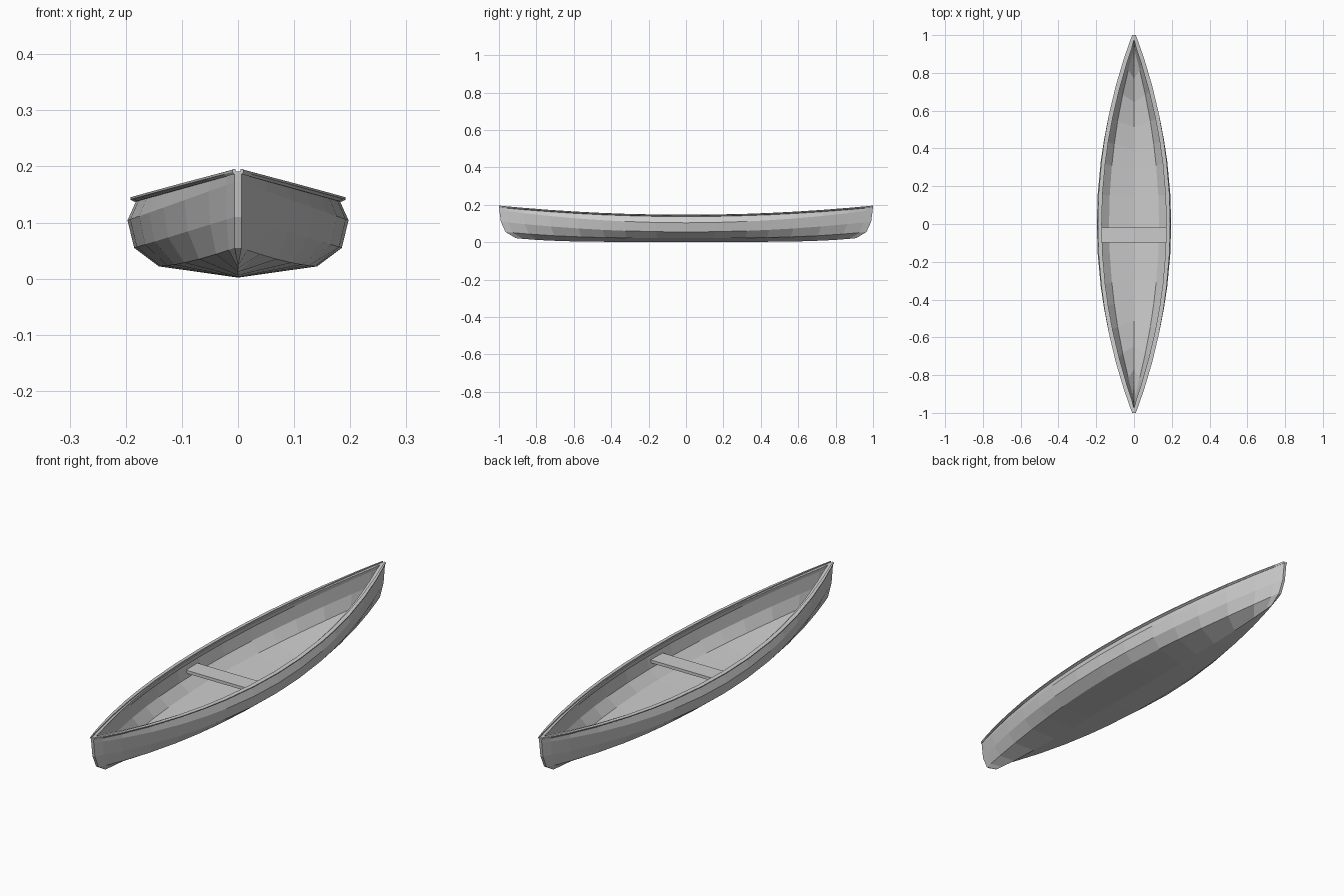
import bpy, bmesh

if "Cube" in bpy.data.objects:
    bpy.data.objects.remove(bpy.data.objects["Cube"])

HALF = [0, 0.16, 0.33, 0.45, 0.58, 0.73, 0.87, 0.96, 1]
STATIONS = [-t for t in HALF[:0:-1]] + HALF

# Hull section rows: half width, height amidships, height at stem, y at stem, rise power
ROWS = [
    (0.0, 0.002, 0.022, 0.91, 5),
    (0.135, 0.022, 0.055, 0.965, 3),
    (0.179, 0.055, 0.110, 0.99, 2),
    (0.191, 0.104, 0.172, 0.998, 2),
    (0.174, 0.142, 0.191, 1.0, 2),
]


def row_point(row, t, inner):
    w, z0, z1, ye, p = row
    x = w * (1 - t * t) + (0.006 if w else 0)
    y = t * ye
    z = z0 + (z1 - z0) * abs(t) ** p
    if inner:
        x = max(x - 0.009, 0.001) if w else 0
        y *= 0.972
        if row is not ROWS[-1]:
            z += 0.008
    return x, y, z


def finish(bm, name):
    bmesh.ops.recalc_face_normals(bm, faces=bm.faces)
    me = bpy.data.meshes.new(name)
    bm.to_mesh(me)
    bm.free()
    ob = bpy.data.objects.new(name, me)
    bpy.context.collection.objects.link(ob)
    return ob


def skin(bm, inner):
    grid = []
    for t in STATIONS:
        pts = [row_point(r, t, inner) for r in ROWS]
        section = [(-x, y, z) for x, y, z in pts[:0:-1]] + pts
        grid.append([bm.verts.new(c) for c in section])
    for a, b in zip(grid, grid[1:]):
        for i in range(len(a) - 1):
            bm.faces.new((a[i], a[i + 1], b[i + 1], b[i]))
    # narrow stem strips closing both ends
    for s in (grid[0], grid[-1]):
        for i in range(3):
            bm.faces.new((s[i], s[i + 1], s[-2 - i], s[-1 - i]))
        bm.faces.new((s[3], s[4], s[5]))
    return grid


# Hull: outer and inner skins joined along the sheer
bm = bmesh.new()
outer, inner = skin(bm, False), skin(bm, True)
for k in (0, -1):
    for i in range(len(STATIONS) - 1):
        bm.faces.new((outer[i][k], outer[i + 1][k], inner[i + 1][k], inner[i][k]))
    bm.faces.new((outer[k][0], outer[k][-1], inner[k][-1], inner[k][0]))
finish(bm, "hull")

# Gunwale: a flared strip swept along the sheer, mirrored to the other side
PROFILE = [(-0.005, -0.004), (0.004, -0.005), (0.012, -0.001), (0.012, 0.003), (-0.005, 0.005)]
bm = bmesh.new()
loops = []
for t in STATIONS:
    x, y, z = row_point(ROWS[-1], t, False)
    flare = 1 - 0.7 * t ** 4
    loops.append([bm.verts.new((max(x + dx * flare, 0), y, z + dz)) for dx, dz in PROFILE])
n = len(PROFILE)
for a, b in zip(loops, loops[1:]):
    for i in range(n):
        bm.faces.new((a[i], a[(i + 1) % n], b[(i + 1) % n], b[i]))
bm.faces.new(loops[0])
bm.faces.new(loops[-1])
gunwale = finish(bm, "gunwale")
gunwale.modifiers.new("Mirror", 'MIRROR').use_axis[0] = True

# Seat plank
bpy.ops.mesh.primitive_cube_add(size=1, location=(0, -0.058, 0.088))
seat = bpy.context.object
seat.name = "seat"
seat.scale = (0.37, 0.08, 0.013)
